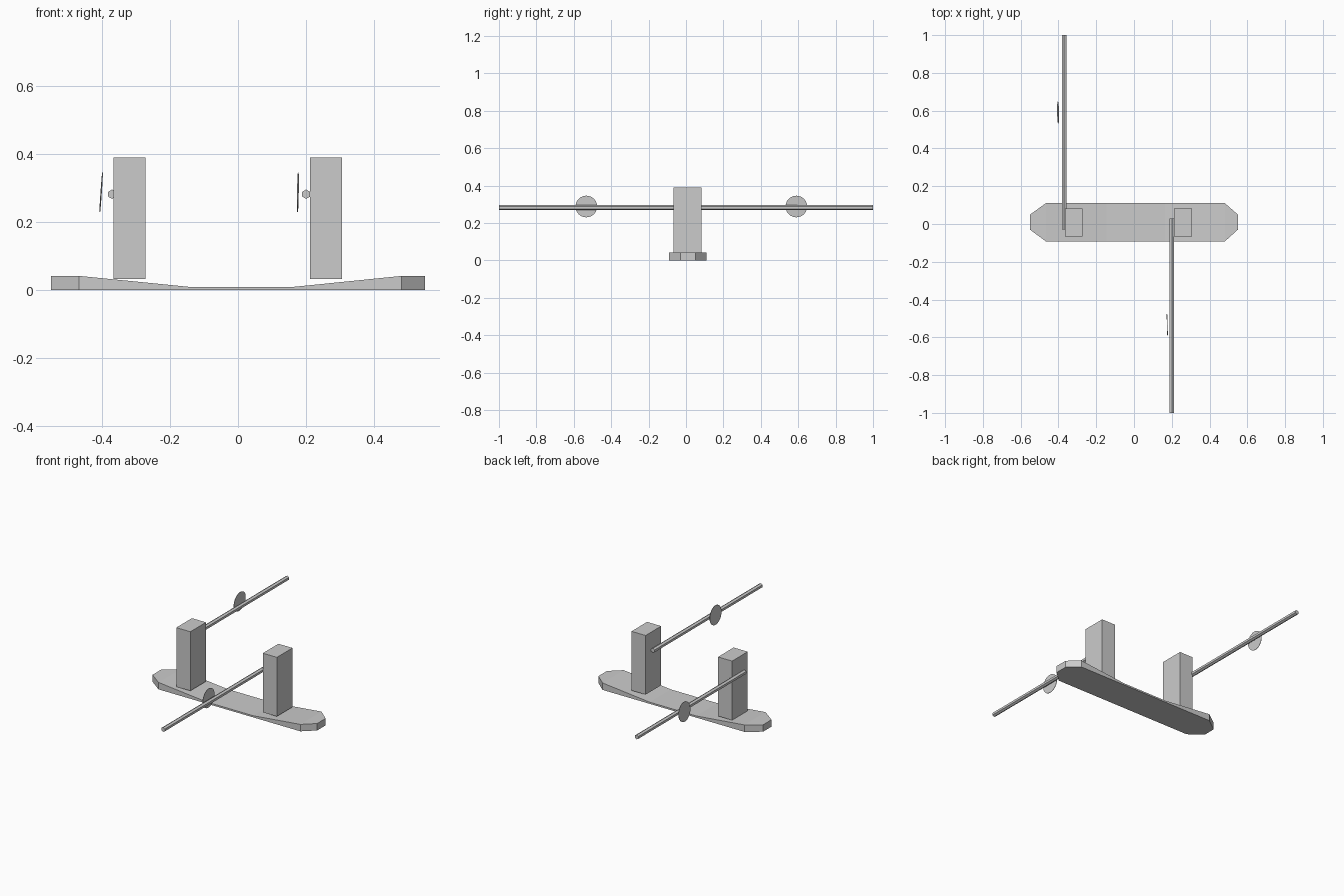
import bpy, bmesh, math
from mathutils import Matrix, Vector

cube = bpy.data.objects.get("Cube")
if cube:
    bpy.data.objects.remove(cube, do_unlink=True)

grey = bpy.data.materials.new("plain_grey")
grey.use_nodes = True
colour = (0.6, 0.6, 0.6, 1)
grey.diffuse_color = colour
grey.node_tree.nodes["Principled BSDF"].inputs["Base Color"].default_value = colour


def finish(name, bm):
    bmesh.ops.recalc_face_normals(bm, faces=bm.faces)
    mesh = bpy.data.meshes.new(name)
    bm.to_mesh(mesh)
    bm.free()
    mesh.materials.append(grey)
    obj = bpy.data.objects.new(name, mesh)
    bpy.context.collection.objects.link(obj)
    return obj


def box(name, low, high):
    low, high = Vector(low), Vector(high)
    bm = bmesh.new()
    bmesh.ops.create_cube(bm, size=1, matrix=Matrix.Translation((low + high) / 2)
                          @ Matrix.Diagonal((*(high - low), 1)))
    return finish(name, bm)


def cylinder(name, sides, radius, depth, matrix):
    bm = bmesh.new()
    bmesh.ops.create_cone(bm, cap_ends=True, segments=sides, radius1=radius,
                          radius2=radius, depth=depth, matrix=matrix)
    return finish(name, bm)


# Base: cross-sections along x, each (x, back y, front y, top z)
sections = [(-0.55, 0.05, -0.03, 0.042), (-0.467, 0.11, -0.092, 0.042),
            (-0.145, 0.11, -0.092, 0.01), (0.165, 0.11, -0.092, 0.01),
            (0.481, 0.11, -0.092, 0.042), (0.55, 0.05, -0.03, 0.042)]
bm = bmesh.new()
rings = [[bm.verts.new(p) for p in ((x, f, 0), (x, b, 0), (x, b, t), (x, f, t))]
         for x, b, f, t in sections]
for r, s in zip(rings, rings[1:]):
    for i in range(4):
        j = (i + 1) % 4
        bm.faces.new((r[i], r[j], s[j], s[i]))
bm.faces.new(rings[0])
bm.faces.new(rings[-1])
finish("base", bm)

# Each tower carries a rod on its right side, with a thin disc beside the rod
# (side, tower x, rod x, rod y direction, disc centre, disc lean, disc yaw)
units = [("right", -0.319, -0.37, 1, (-0.402, 0.59, 0.288), 4, 1),
         ("left", 0.259, 0.2, -1, (0.176, -0.533, 0.288), 1, 1.5)]
for side, tower_x, rod_x, way, centre, lean, yaw in units:
    box(side + "_tower", (tower_x - 0.047, -0.066, 0.033), (tower_x + 0.047, 0.083, 0.39))

    # Hexagonal rod with a corner pointing sideways
    cylinder(side + "_rod", 6, 0.0137, 1.03,
             Matrix.Translation((rod_x, way * 0.485, 0.282))
             @ Matrix.Rotation(math.pi / 2, 4, 'X'))

    # Slightly tilted disc
    cylinder(side + "_disc", 24, 0.058, 0.002,
             Matrix.Translation(centre)
             @ Matrix.Rotation(math.radians(yaw), 4, 'Z')
             @ Matrix.Rotation(math.radians(90 + lean), 4, 'Y'))
